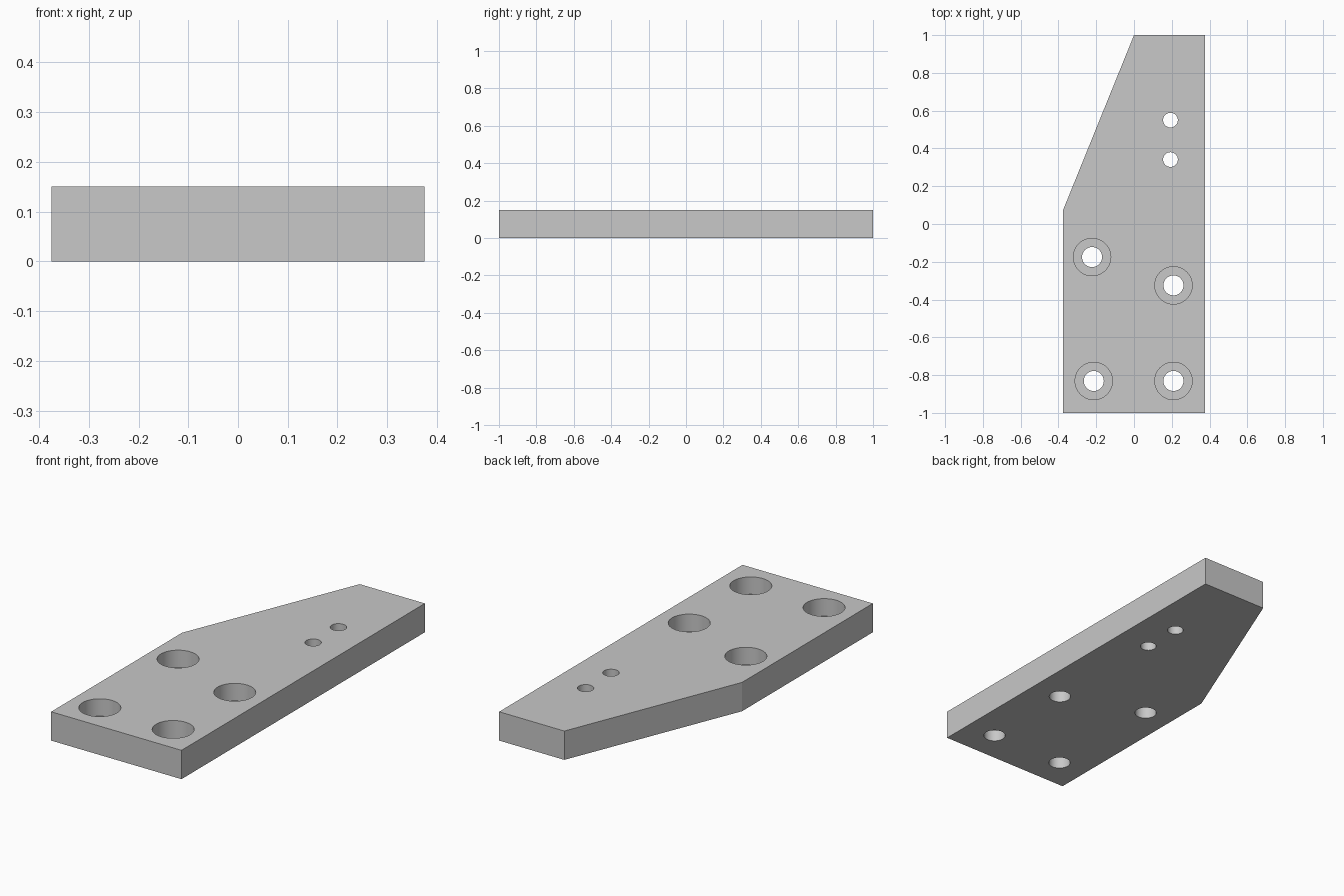
import bpy
import bmesh
import math

cube = bpy.data.objects.get("Cube")
if cube:
    bpy.data.objects.remove(cube, do_unlink=True)

THICK = 0.15
BORE_DEPTH = 0.09
OUTLINE = [(-0.375, -1), (0.375, -1), (0.375, 1), (0, 1), (-0.375, 0.075)]
BOLT_HOLES = [(-0.222, -0.175), (0.209, -0.325), (-0.213, -0.831), (0.209, -0.831)]
PIN_HOLES = [(0.193, 0.55), (0.193, 0.341)]

grey = bpy.data.materials.new("light_grey")
grey.use_nodes = True
colour = (0.58, 0.58, 0.58, 1)
grey.diffuse_color = colour
grey.node_tree.nodes["Principled BSDF"].inputs["Base Color"].default_value = colour


def prism(name, points, z0, z1):
    """Extrude a flat outline from z0 up to z1."""
    bm = bmesh.new()
    base = bm.faces.new([bm.verts.new((x, y, z0)) for x, y in points])
    top = bmesh.ops.extrude_face_region(bm, geom=[base])["geom"]
    bmesh.ops.translate(bm, vec=(0, 0, z1 - z0),
                        verts=[g for g in top if isinstance(g, bmesh.types.BMVert)])
    bmesh.ops.recalc_face_normals(bm, faces=bm.faces)
    mesh = bpy.data.meshes.new(name)
    bm.to_mesh(mesh)
    bm.free()
    mesh.materials.append(grey)
    obj = bpy.data.objects.new(name, mesh)
    bpy.context.collection.objects.link(obj)
    return obj


def lathe_cutter(name, centre, profile, sides=64):
    """Closed round cutter from (radius, height) steps."""
    bm = bmesh.new()
    rings = []
    for r, z in profile:
        angles = [2 * math.pi * i / sides for i in range(sides)]
        rings.append([bm.verts.new((centre[0] + r * math.cos(a),
                                    centre[1] + r * math.sin(a), z)) for a in angles])
    for low, high in zip(rings, rings[1:]):
        for i in range(sides):
            j = (i + 1) % sides
            bm.faces.new((low[i], low[j], high[j], high[i]))
    bm.faces.new(rings[0])
    bm.faces.new(rings[-1])
    bmesh.ops.recalc_face_normals(bm, faces=bm.faces)
    mesh = bpy.data.meshes.new(name)
    bm.to_mesh(mesh)
    bm.free()
    mesh.materials.append(grey)
    obj = bpy.data.objects.new(name, mesh)
    bpy.context.collection.objects.link(obj)
    obj.hide_render = True
    return obj


# Plate with one slanted corner
plate = prism("mounting_plate", OUTLINE, 0, THICK)

# Counterbored bolt holes and plain pin holes
low, high, floor = -0.05, THICK + 0.05, THICK - BORE_DEPTH
bolt_profile = [(0.053, low), (0.053, floor), (0.099, floor), (0.099, high)]
pin_profile = [(0.039, low), (0.039, high)]
cutters = [lathe_cutter("bolt_hole_cutter", c, bolt_profile) for c in BOLT_HOLES]
cutters += [lathe_cutter("pin_hole_cutter", c, pin_profile) for c in PIN_HOLES]

for cutter in cutters:
    cut = plate.modifiers.new("hole", 'BOOLEAN')
    cut.operation = 'DIFFERENCE'
    cut.solver = 'EXACT'
    cut.object = cutter

# Apply the cuts and remove the cutters
bpy.context.view_layer.update()
graph = bpy.context.evaluated_depsgraph_get()
cut_mesh = bpy.data.meshes.new_from_object(plate.evaluated_get(graph))
plate.modifiers.clear()
plate.data = cut_mesh
for cutter in cutters:
    bpy.data.objects.remove(cutter, do_unlink=True)

# Smooth hole walls, sharp edges
bpy.ops.object.select_all(action='DESELECT')
plate.select_set(True)
bpy.context.view_layer.objects.active = plate
bpy.ops.object.shade_smooth_by_angle(angle=math.radians(20))
